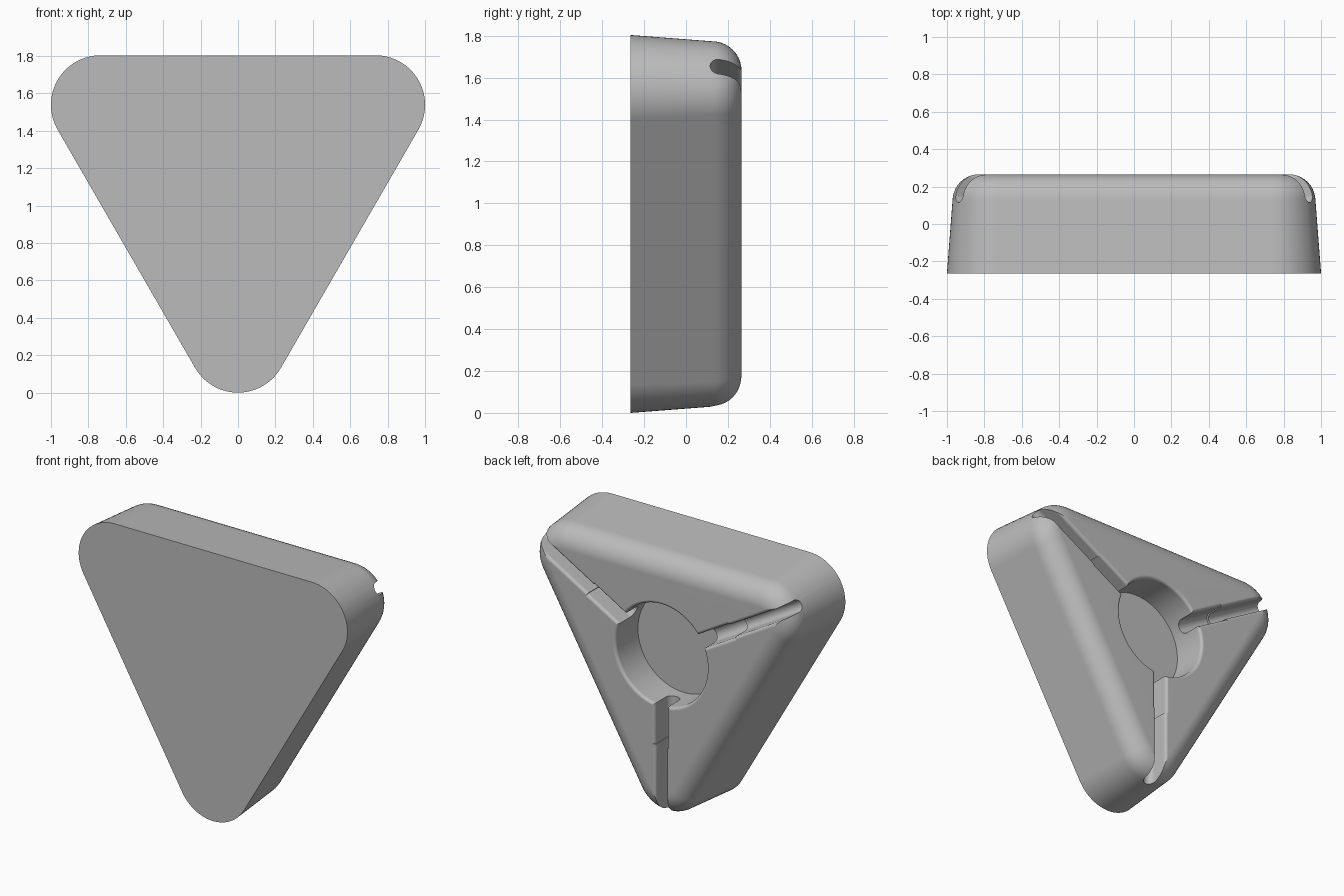
import bpy, bmesh, math
from mathutils import Matrix, Vector

cube = bpy.data.objects.get("Cube")
if cube:
    bpy.data.objects.remove(cube, do_unlink=True)

R = 0.265                      # corner radius at the front
REACH = 0.849                  # centre to corner-circle distance
CZ = R + REACH                 # height of the centre
BACK = 0.265
FILLET, DRAFT = 0.14, 0.03

grey = bpy.data.materials.new("plain_grey")
grey.use_nodes = True
colour = (0.5, 0.5, 0.5, 1)
grey.diffuse_color = colour
grey.node_tree.nodes["Principled BSDF"].inputs["Base Color"].default_value = colour


def loft(name, loops):
    """Skin a list of equal closed loops and cap both ends."""
    bm = bmesh.new()
    rings = [[bm.verts.new(p) for p in loop] for loop in loops]
    n = len(rings[0])
    for a, b in zip(rings, rings[1:]):
        for i in range(n):
            j = (i + 1) % n
            bm.faces.new((a[i], a[j], b[j], b[i]))
    bm.faces.new(rings[0])
    bm.faces.new(rings[-1])
    bmesh.ops.recalc_face_normals(bm, faces=bm.faces)
    mesh = bpy.data.meshes.new(name)
    bm.to_mesh(mesh)
    bm.free()
    mesh.materials.append(grey)
    obj = bpy.data.objects.new(name, mesh)
    bpy.context.collection.objects.link(obj)
    return obj


def triangle_loop(radius, y, steps=20):
    pts = []
    for corner in range(3):
        mid = math.radians(-90 + 120 * corner)
        for i in range(steps + 1):
            a = mid + math.radians(120) * (i / steps - 0.5)
            pts.append((REACH * math.cos(mid) + radius * math.cos(a), y,
                        CZ + REACH * math.sin(mid) + radius * math.sin(a)))
    return pts


def circle_loop(radius, y, steps=72):
    return [(radius * math.cos(math.tau * i / steps), y,
             CZ + radius * math.sin(math.tau * i / steps)) for i in range(steps)]


# Drafted body with a rounded back edge
loops = [triangle_loop(R, -BACK)]
for i in range(11):
    a = math.pi / 2 * i / 10
    loops.append(triangle_loop(R - DRAFT - FILLET * (1 - math.cos(a)),
                               BACK - FILLET * (1 - math.sin(a))))
body = loft("triangular_body", loops)

# Round pocket with a softened rim
LIP = 0.02
loops = [circle_loop(0.34, 0.025)]
for i in range(6):
    a = math.pi / 2 * i / 5
    loops.append(circle_loop(0.34 + LIP * (1 - math.cos(a)),
                             BACK - LIP * (1 - math.sin(a))))
loops.append(circle_loop(0.34 + LIP, BACK + 0.1))
cutters = [loft("pocket_cutter", loops)]


# Round-bottomed channels with softened edges, stepped along their length
def channel(name, angle, start, end, half, depth):
    side = []
    for i in range(7):
        a = math.pi / 2 * i / 6
        side.append((half * math.sin(a), BACK - depth + half * (1 - math.cos(a))))
    for i in range(6):
        a = math.pi / 2 * i / 5
        side.append((half + LIP * (1 - math.cos(a)), BACK - LIP * (1 - math.sin(a))))
    side.append((half + LIP, BACK + 0.1))
    section = side + [(-x, y) for x, y in reversed(side[1:])]
    along = Vector((math.cos(angle), 0, math.sin(angle)))
    across = Vector((-math.sin(angle), 0, math.cos(angle)))
    centre = Vector((0, 0, CZ))
    return loft(name, [[centre + along * d + across * x + Vector((0, y, 0))
                        for x, y in section] for d in (start, end)])


for k in range(3):
    angle = math.radians(-90 + 120 * k)
    cutters.append(channel(f"outer_channel_cutter_{k}", angle, 0.25, 1.3, 0.04, 0.15))
    cutters.append(channel(f"inner_channel_cutter_{k}", angle, 0.2, 0.61, 0.047, 0.165))

# Cut the pocket and channels, then bake the result
for cutter in cutters:
    cutter.hide_render = True
    mod = body.modifiers.new(cutter.name, "BOOLEAN")
    mod.operation = "DIFFERENCE"
    mod.solver = "EXACT"
    mod.object = cutter
bpy.context.view_layer.update()
graph = bpy.context.evaluated_depsgraph_get()
result = bpy.data.meshes.new_from_object(body.evaluated_get(graph))
body.modifiers.clear()
body.data = result
for cutter in cutters:
    bpy.data.objects.remove(cutter, do_unlink=True)

bpy.ops.object.select_all(action="DESELECT")
body.select_set(True)
bpy.context.view_layer.objects.active = body
bpy.ops.object.shade_smooth_by_angle(angle=math.radians(30))
normals = body.modifiers.new("clean_normals", "WEIGHTED_NORMAL")
normals.keep_sharp = True
